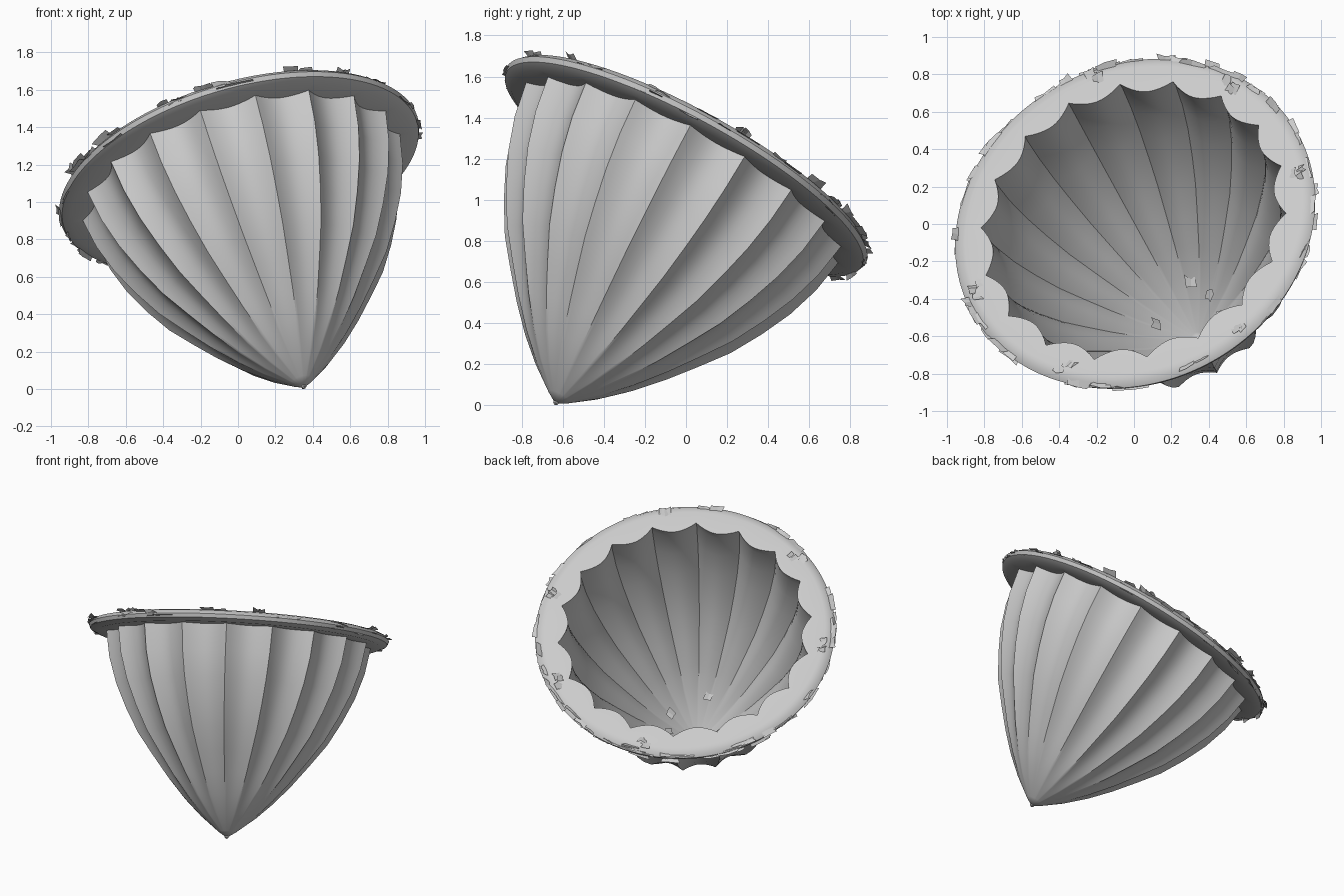
import bpy, bmesh, math, random
from mathutils import Vector, Matrix

cube = bpy.data.objects.get("Cube")
if cube:
    bpy.data.objects.remove(cube, do_unlink=True)

random.seed(7)
RIBS, STEPS = 18, 10
PHASE = math.radians(10.3)

# Tilted frame: local z is the bowl axis, local origin is the tip
axis = Vector((-0.253, 0.465, 0.848)).normalized()
side = axis.cross(Vector((0, 0, 1))).normalized()
up = axis.cross(side)
frame = Matrix((side, up, axis)).transposed().to_4x4()
frame.translation = Vector((0.353, -0.635, 0.008))

stone = bpy.data.materials.new("pale grey")
stone.use_nodes = True
stone.diffuse_color = (0.6, 0.6, 0.6, 1)
stone.node_tree.nodes["Principled BSDF"].inputs["Base Color"].default_value = (0.6, 0.6, 0.6, 1)


def finish(bm, name, smooth=None):
    mesh = bpy.data.meshes.new(name)
    bm.to_mesh(mesh)
    bm.free()
    mesh.materials.append(stone)
    obj = bpy.data.objects.new(name, mesh)
    obj.matrix_world = frame
    bpy.context.collection.objects.link(obj)
    if smooth:
        bpy.ops.object.select_all(action="DESELECT")
        bpy.context.view_layer.objects.active = obj
        obj.select_set(True)
        bpy.ops.object.shade_smooth_by_angle(angle=math.radians(smooth))


# Fluted bowl with a flat rim: (radius, height, flute depth) from tip over the rim and back inside
outside = [(0.06, 0.04, 0), (0.185, 0.14, 0.003), (0.30, 0.25, 0.012), (0.415, 0.38, 0.024),
           (0.525, 0.52, 0.036), (0.63, 0.66, 0.046), (0.72, 0.82, 0.054),
           (0.795, 0.98, 0.06), (0.85, 1.15, 0.064), (0.88, 1.325, 0.066)]
rim = [(0.94, 1.325, 0), (0.985, 1.345, 0), (0.995, 1.37, 0), (0.97, 1.395, 0), (0.93, 1.405, 0)]
lip = [(0.845, 1.405, 0.066)]
inside = [(r - 0.03, h + 0.025, d) for r, h, d in reversed(outside)]
section = outside + rim + lip + inside

bm = bmesh.new()
count = RIBS * STEPS
rings = []
for radius, height, depth in section:
    ring = []
    for i in range(count):
        a = PHASE + math.tau * i / count
        r = radius - depth * abs(math.sin(math.pi * i / STEPS)) ** 0.85
        ring.append(bm.verts.new((r * math.cos(a), r * math.sin(a), height)))
    rings.append(ring)
for low, high in zip(rings, rings[1:]):
    for i in range(count):
        j = (i + 1) % count
        bm.faces.new((low[i], low[j], high[j], high[i]))
for ring, height in ((rings[0], 0), (rings[-1], 0.045)):
    tip = bm.verts.new((0, 0, height))
    for i in range(count):
        bm.faces.new((tip, ring[i], ring[(i + 1) % count]))
bmesh.ops.recalc_face_normals(bm, faces=bm.faces)
finish(bm, "fluted_bowl", 32)


# Ragged flakes: small bent plates made of two quads
def flake(bm, angle, radius, height, length, width, lift):
    centre = Vector((radius * math.cos(angle), radius * math.sin(angle), height))
    out = Vector((math.cos(angle), math.sin(angle), 0))
    along = Vector((-out.y, out.x, 0))
    rows = []
    for s in (-1, 0, 1):
        row = []
        for t in (0, 1):
            p = centre + along * s * length / 2 * random.uniform(0.6, 1.2)
            p += out * width * (t - 0.5) * random.uniform(0.5, 1.2)
            p.z += t * lift * random.uniform(0.3, 1.2)
            row.append(bm.verts.new(p))
        rows.append(row)
    for a, b in zip(rows, rows[1:]):
        bm.faces.new((a[0], b[0], b[1], a[1]))


bm = bmesh.new()
for k in range(85):
    # Denser on the low side of the rim
    a = random.uniform(0, math.tau) if k < 55 else math.radians(random.gauss(120, 45))
    flake(bm, a, random.uniform(0.965, 0.99), random.uniform(1.345, 1.395),
          random.uniform(0.08, 0.17), random.uniform(0.03, 0.055), random.uniform(-0.03, 0.04))
finish(bm, "rim_edge_flakes")

# Crumpled chips lying on the flat rim
bm = bmesh.new()
for degrees in (30, 80, 175, 222, 285, 345):
    for k in range(3):
        flake(bm, math.radians(degrees + random.uniform(-3, 3)), random.uniform(0.88, 0.95),
              1.4, 0.06, 0.06, 0.03)
finish(bm, "rim_chips")

# Loose chips in the bottom of the bowl and a nub at the tip
bm = bmesh.new()
for k in range(5):
    flake(bm, random.uniform(0, math.tau), random.uniform(0.15, 0.25), 0.25, 0.06, 0.05, 0.04)
finish(bm, "inner_chips")

bm = bmesh.new()
bmesh.ops.create_icosphere(bm, subdivisions=1, radius=0.016,
                           matrix=Matrix.Translation((0, 0, 0.008)))
finish(bm, "tip_nub")
